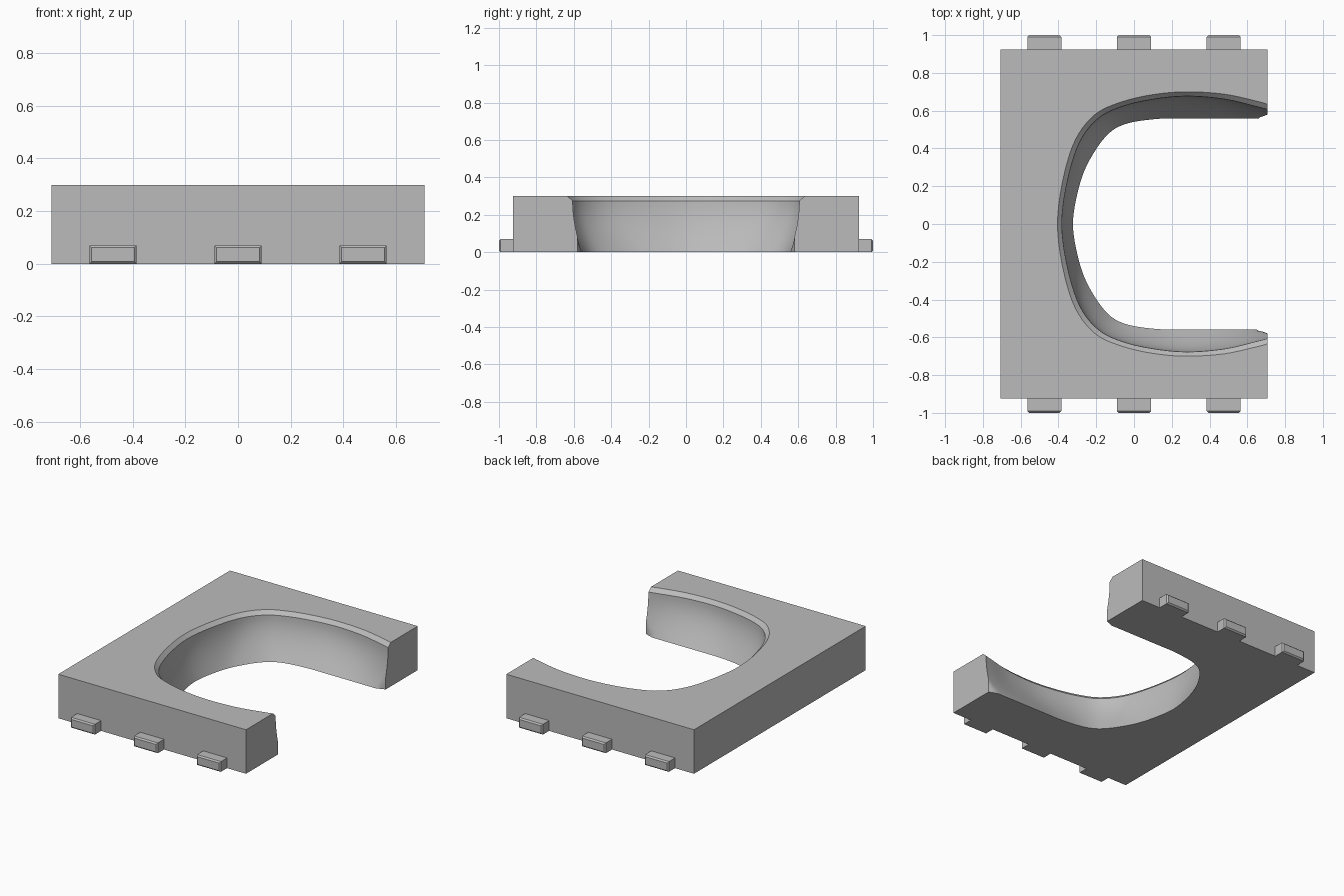
import bpy, bmesh, math
from mathutils import Vector

old = bpy.data.objects.get("Cube")
if old:
    bpy.data.objects.remove(old, do_unlink=True)

HX, HY, H = 0.708, 0.925, 0.30
LIP_Z = 0.275

grey = bpy.data.materials.new("plain grey")
grey.use_nodes = True
COLOUR = (0.5, 0.5, 0.5, 1)
grey.diffuse_color = COLOUR
grey.node_tree.nodes["Principled BSDF"].inputs["Base Color"].default_value = COLOUR


def make_object(name, bm):
    bmesh.ops.recalc_face_normals(bm, faces=bm.faces)
    mesh = bpy.data.meshes.new(name)
    bm.to_mesh(mesh)
    bm.free()
    mesh.materials.append(grey)
    obj = bpy.data.objects.new(name, mesh)
    bpy.context.collection.objects.link(obj)
    return obj


def box(x0, x1, y0, y1, z0, z1):
    bm = bmesh.new()
    bmesh.ops.create_cube(bm, size=1)
    for v in bm.verts:
        v.co = Vector(((x0 + x1) / 2 + v.co.x * (x1 - x0),
                       (y0 + y1) / 2 + v.co.y * (y1 - y0),
                       (z0 + z1) / 2 + v.co.z * (z1 - z0)))
    return bm


def smooth_half(points, steps=5):
    """Catmull-Rom curve through a half outline that starts on y = 0."""
    p = [Vector(q) for q in points]
    p = [Vector((p[1].x, -p[1].y))] + p + [2 * p[-1] - p[-2]]
    out = []
    for a, b, c, d in zip(p, p[1:], p[2:], p[3:]):
        for i in range(steps):
            t = i / steps
            out.append(0.5 * (2 * b + (c - a) * t + (2 * a - 5 * b + 4 * c - d) * t ** 2
                              + (3 * b - a - 3 * c + d) * t ** 3))
    return out + [p[-2]]


# Half outlines of the recess: upper rim, lower edge of the rim chamfer, and floor
rim = smooth_half([(-0.405, 0), (-0.375, 0.24), (-0.31, 0.447), (-0.206, 0.58), (-0.07, 0.645),
                   (0.10, 0.685), (0.28, 0.70), (0.48, 0.687), (0.65, 0.65), (0.708, 0.634), (0.80, 0.605)])
lip = smooth_half([(-0.382, 0), (-0.352, 0.23), (-0.287, 0.435), (-0.188, 0.56), (-0.06, 0.623),
                   (0.10, 0.66), (0.28, 0.677), (0.48, 0.661), (0.65, 0.621), (0.708, 0.606), (0.80, 0.58)])
floor = smooth_half([(-0.323, 0), (-0.30, 0.16), (-0.25, 0.31), (-0.153, 0.46), (-0.05, 0.528),
                     (0.12, 0.556), (0.28, 0.558), (0.48, 0.558), (0.65, 0.558), (0.708, 0.558), (0.80, 0.558)])


def recess_level(z):
    if z > LIP_Z:
        f = (z - LIP_Z) / (H - LIP_Z)
        half = [a.lerp(b, f) for a, b in zip(lip, rim)]
    else:
        f = math.sin(math.pi / 2 * z / LIP_Z)
        half = [a + (b - a) * f for a, b in zip(floor, lip)]
        # Cut the lower corner at the open ends
        for p in half:
            if p.x > 0.65:
                p.y = max(p.y, 0.558 + (p.x - 0.65) * 0.38)
    return [(p.x, -p.y, z) for p in reversed(half[1:])] + [(p.x, p.y, z) for p in half]


# Recess cutter lofted through the levels
bm = bmesh.new()
levels = [-0.02] + [LIP_Z * i / 10 for i in range(1, 11)] + [0.31]
rings = [[bm.verts.new(c) for c in recess_level(z)] for z in levels]
n = len(rings[0])
for low, high in zip(rings, rings[1:]):
    for i in range(n):
        j = (i + 1) % n
        bm.faces.new((low[i], low[j], high[j], high[i]))
bm.faces.new(rings[0])
bm.faces.new(rings[-1])
cutter = make_object("recess_cutter", bm)
cutter.hide_render = True

# Slab with the open recess
slab = make_object("slab", box(-HX, HX, -HY, HY, 0, H))
mod = slab.modifiers.new("recess", 'BOOLEAN')
mod.operation = 'DIFFERENCE'
mod.solver = 'EXACT'
mod.object = cutter
bpy.context.view_layer.objects.active = slab
slab.select_set(True)
bpy.ops.object.modifier_apply(modifier=mod.name)
bpy.data.objects.remove(cutter, do_unlink=True)
bpy.ops.object.shade_smooth_by_angle(angle=math.radians(28))

# Small tabs with bevelled outer ends along both sides
for side, label in ((-1, "front"), (1, "back")):
    for x, place in ((-0.475, "right"), (0, "middle"), (0.475, "left")):
        y0, y1 = sorted((side * (HY - 0.01), side * 1.0))
        bm = box(x - 0.09, x + 0.09, y0, y1, 0, 0.07)
        outer = [e for e in bm.edges if all(abs(v.co.y) > 0.99 for v in e.verts)]
        bmesh.ops.bevel(bm, geom=outer, offset=0.009, segments=1, affect='EDGES')
        make_object(f"{label}_{place}_tab", bm)
